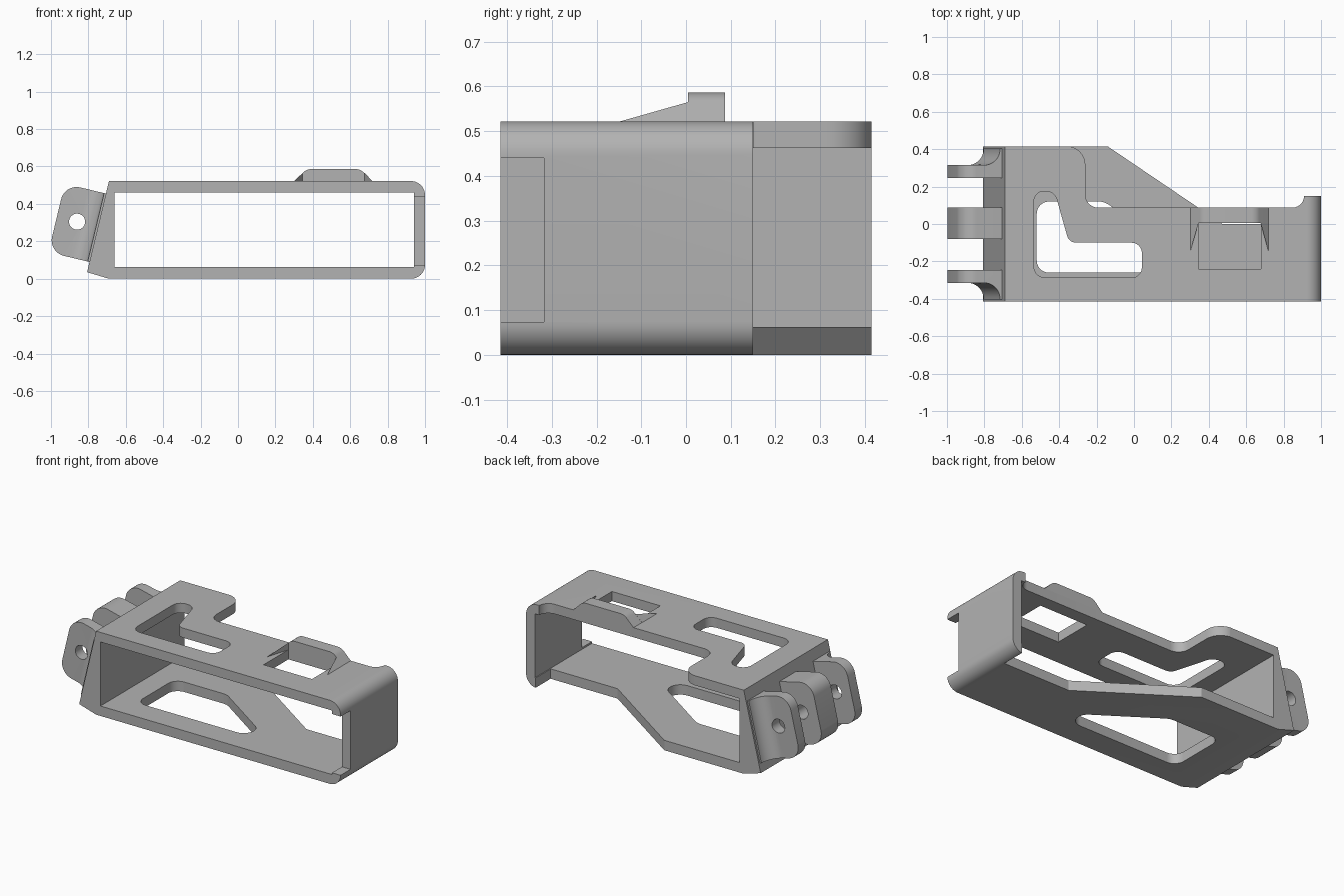
import bpy, bmesh, math
from mathutils import Vector, Matrix

cube = bpy.data.objects.get("Cube")
if cube:
    bpy.data.objects.remove(cube)

grey = bpy.data.materials.new("plain_grey")
grey.use_nodes = True
colour = (0.45, 0.45, 0.45, 1)
grey.diffuse_color = colour
grey.node_tree.nodes["Principled BSDF"].inputs["Base Color"].default_value = colour


def rounded(corners, steps=10):
    """Outline from (x, y[, radius]) corners, with an arc at each radius."""
    out = []
    for i, c in enumerate(corners):
        p = Vector(c[:2])
        if len(c) < 3:
            out.append(p)
            continue
        a = (Vector(corners[i - 1][:2]) - p).normalized()
        b = (Vector(corners[(i + 1) % len(corners)][:2]) - p).normalized()
        half = a.angle(b) / 2
        centre = p + (a + b).normalized() * c[2] / math.sin(half)
        reach = c[2] / math.tan(half)
        start, end = p + a * reach - centre, p + b * reach - centre
        turn = start.angle_signed(end)
        for k in range(steps + 1):
            out.append(centre + Matrix.Rotation(-turn * k / steps, 2) @ start)
    return out


def circle(cx, cy, r, n=32):
    return [(cx + r * math.cos(math.tau * k / n), cy + r * math.sin(math.tau * k / n))
            for k in range(n)]


def prism(name, outline, low, high, place):
    """Extrude an outline from low to high; place maps (u, v, depth) to space."""
    bm = bmesh.new()
    base = [bm.verts.new(place(u, v, low)) for u, v in outline]
    top = [bm.verts.new(place(u, v, high)) for u, v in outline]
    bm.faces.new(base)
    bm.faces.new(top)
    for i in range(len(base)):
        j = (i + 1) % len(base)
        bm.faces.new((base[i], base[j], top[j], top[i]))
    bmesh.ops.recalc_face_normals(bm, faces=bm.faces)
    mesh = bpy.data.meshes.new(name)
    bm.to_mesh(mesh)
    bm.free()
    mesh.materials.append(grey)
    obj = bpy.data.objects.new(name, mesh)
    bpy.context.collection.objects.link(obj)
    return obj


def combine(obj, tools, operation="DIFFERENCE"):
    """Apply booleans and remove the cutters."""
    for tool in tools:
        mod = obj.modifiers.new("cut", "BOOLEAN")
        mod.operation, mod.solver, mod.object = operation, "EXACT", tool
    bpy.context.view_layer.update()
    graph = bpy.context.evaluated_depsgraph_get()
    mesh = bpy.data.meshes.new_from_object(obj.evaluated_get(graph))
    obj.modifiers.clear()
    obj.data = mesh
    for tool in tools:
        bpy.data.objects.remove(tool)


def side(u, v, d):      # outline in x-z, depth along y
    return (u, d, v)


def plan(u, v, d):      # outline in x-y, depth along z
    return (u, v, d)


# Frame: rectangular tube with a slanted hinge wall
frame = prism("frame", rounded([(-.69, .522), (-.807, .035), (-.69, 0),
                                (1, 0, .075), (1, .522, .075)]), -.415, .415, side)
cavity = prism("cavity", [(-.66, .062), (.94, .062), (.94, .462), (-.66, .462)], -.6, .6, side)

# Back edges of the top and bottom plates
top_back = prism("top_back", rounded([
    (-.42, .6), (-.42, .416), (-.26, .416, .1), (-.26, .087, .07),
    (.91, .087, .065), (.91, .15), (1.1, .15), (1.1, .6)]), .3, .7, plan)
bottom_back = prism("bottom_back", [
    (-.414, .6), (.473, 0), (.935, 0), (.935, .15), (1.1, .15), (1.1, .6)], -.1, .3, plan)

# Openings in the plates and the notch in the end wall
top_slot = prism("top_slot", rounded([
    (-.535, -.287, .06), (.042, -.287, .055), (.042, -.1, .055), (-.347, -.1, .05),
    (-.425, .175, .06), (-.535, .175, .054)]), .4, .7, plan)
bottom_slot = prism("bottom_slot", rounded([
    (-.52, -.26, .065), (.40, -.26, .07), (-.16, .12, .09), (-.52, .12, .065)]), -.1, .2, plan)
latch_hole = prism("latch_hole", [(.345, -.24), (.68, -.24), (.68, .005), (.345, .005)],
                   .4, .7, plan)
notch = prism("notch", [(.9, .073), (1.1, .073), (1.1, .44), (.9, .44)], -.6, -.317, side)
combine(frame, [cavity, top_back, bottom_back, top_slot, bottom_slot, latch_hole, notch])
parts = [frame]

# Latch ridge behind the square hole
parts.append(prism("latch_ridge", rounded([
    (.30, .52), (.367, .586, .06), (.653, .586, .06), (.72, .52)]), .005, .087, side))

# Pointed gussets at both ends of the ridge
for name, outer, inner in (("right_gusset", .30, .345), ("left_gusset", .72, .677)):
    mesh = bpy.data.meshes.new(name)
    mesh.from_pydata([(outer, -.15, .521), (outer, .005, .521), (inner, .005, .521),
                      (inner, .005, .565)], [], [(0, 1, 2), (0, 3, 1), (1, 3, 2), (2, 3, 0)])
    bm = bmesh.new()
    bm.from_mesh(mesh)
    bmesh.ops.recalc_face_normals(bm, faces=bm.faces)
    bm.to_mesh(mesh)
    bm.free()
    mesh.materials.append(grey)
    gusset = bpy.data.objects.new(name, mesh)
    bpy.context.collection.objects.link(gusset)
    parts.append(gusset)

# Hinge fingers, laid out along the slanted wall
origin = Vector((-.807, 0, .035))
along = Vector((.117, 0, .487)).normalized()
outward = Vector((-along.z, 0, along.x))


def hinge_side(u, v, d):
    return origin + outward * u + along * v + Vector((0, d, 0))


def hinge_plan(u, v, d):
    return origin + outward * u + along * d + Vector((0, v, 0))


finger_shape = rounded([(-.01, .056), (.226, .056, .085), (.226, .432, .085), (-.01, .432)])


def finger(name, low, high):
    obj = prism(name, finger_shape, low, high, hinge_side)
    combine(obj, [prism("pin_hole", circle(.115, .25, .043), -.6, .6, hinge_side)])
    parts.append(obj)
    return obj


finger("middle_finger_lug", -.08, .087)
for name, s in (("back_lug", 1), ("front_lug", -1)):
    lug = finger(name, *sorted((s * .245, s * .403)))
    flare = rounded([(-.05, .2), (.4, .2), (.4, .315), (.01, .315, .087), (.01, .45), (-.05, .45)])
    combine(lug, [prism("flare", [(u, s * v) for u, v in flare], -.1, .6, hinge_plan)],
            "INTERSECT")

# Smooth the curved faces and keep the edges crisp
bpy.ops.object.select_all(action="DESELECT")
for part in parts:
    part.select_set(True)
bpy.context.view_layer.objects.active = frame
bpy.ops.object.shade_smooth_by_angle(angle=math.radians(25))
